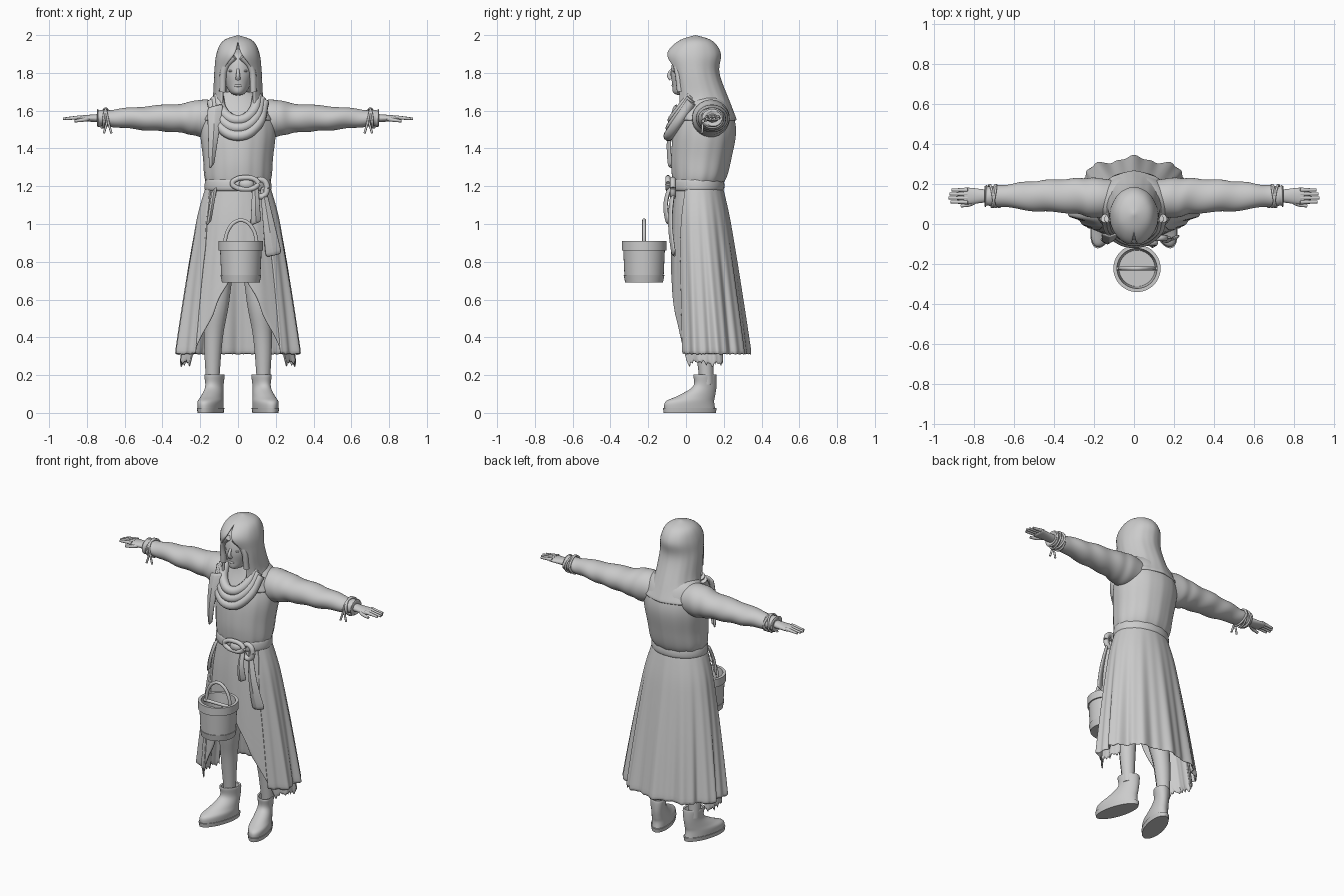
import bpy, bmesh, math, random
from math import sin, cos, pi
from mathutils import Vector

random.seed(4)
if "Cube" in bpy.data.objects:
    bpy.data.objects.remove(bpy.data.objects["Cube"])

clay = bpy.data.materials.new("clay grey")
clay.use_nodes = True
clay.diffuse_color = (.6, .6, .6, 1)
clay.node_tree.nodes["Principled BSDF"].inputs["Base Color"].default_value = clay.diffuse_color


def mix(start, stop, t):
    return start + (stop - start) * t


def finish(name, bm, mirror=False, thickness=0, smooth=True):
    """Turn a bmesh into a smooth, optionally mirrored and thickened object."""
    bmesh.ops.remove_doubles(bm, verts=bm.verts, dist=.0005)
    bmesh.ops.recalc_face_normals(bm, faces=bm.faces)
    mesh = bpy.data.meshes.new(name)
    bm.to_mesh(mesh)
    bm.free()
    mesh.materials.append(clay)
    for polygon in mesh.polygons:
        polygon.use_smooth = True
    mesh.set_sharp_from_angle(angle=math.radians(60))
    part = bpy.data.objects.new(name, mesh)
    bpy.context.collection.objects.link(part)
    if mirror:
        part.modifiers.new("mirror", "MIRROR").merge_threshold = .003
    if thickness:
        part.modifiers.new("thickness", "SOLIDIFY").thickness = thickness
    if smooth:
        part.modifiers.new("smooth", "SUBSURF").levels = 1
    return part


def dense(rows, steps):
    """Smooth interpolation between profile rows."""
    result = []
    for i in range(len(rows) - 1):
        before, start, stop, after = rows[max(i - 1, 0)], rows[i], rows[i + 1], rows[min(i + 2, len(rows) - 1)]
        for k in range(steps):
            t = k / steps
            result.append([b + t / 2 * (c - a + t * (2 * a - 5 * b + 4 * c - d + t * (3 * (b - c) + d - a)))
                           for a, b, c, d in zip(before, start, stop, after)])
    return result + [rows[-1]]


def wrap(name, rows, center=(0, 0), end=360, columns=24, steps=4, fold=None, ragged=0, sideways=False, **options):
    """Loft rows (height, half width, half depth, shift back, front gap angle) around an axis."""
    full = []
    for height, width, *rest in rows:
        depth, shift, gap = rest + [width, 0, 0][len(rest):]
        full.append((height, width, depth, shift, gap))
    full = dense(full, steps)
    bm = bmesh.new()
    grid = []
    for i, (height, width, depth, shift, gap) in enumerate(full):
        t = i / (len(full) - 1)
        line = []
        for j in range(columns + 1):
            angle = math.radians(mix(max(gap, 0), end, j / columns))
            scale = fold(angle, t) if fold else 1
            x = center[0] + width * scale * sin(angle)
            y = center[1] + shift - depth * scale * cos(angle)
            z = height
            if t == 1:
                z += random.uniform(-ragged, ragged)
            elif j == 0 and gap > 2:
                x += random.uniform(-ragged, ragged) / 2
            line.append(bm.verts.new((z, y, x) if sideways else (x, y, z)))
        grid.append(line)
    for upper, lower in zip(grid, grid[1:]):
        for j in range(columns):
            bm.faces.new((upper[j], upper[j + 1], lower[j + 1], lower[j]))
    return finish(name, bm, **options)


def ball(name, place, size, mirror=False):
    bm = bmesh.new()
    bmesh.ops.create_uvsphere(bm, u_segments=24, v_segments=16, radius=1)
    for vert in bm.verts:
        vert.co = vert.co * Vector(size) + Vector(place)
    finish(name, bm, mirror, smooth=False)


def cord(name, points, radius, taper=(1, 1), mirror=False, closed=False):
    """Round tube along a smooth path, its thickness running from one taper value to the other."""
    curve = bpy.data.curves.new(name, "CURVE")
    curve.dimensions = "3D"
    curve.bevel_depth, curve.bevel_resolution, curve.resolution_u = radius, 3, 6
    curve.use_fill_caps = True
    spline = curve.splines.new("BEZIER")
    spline.bezier_points.add(len(points) - 1)
    spline.use_cyclic_u = closed
    for i, (knot, point) in enumerate(zip(spline.bezier_points, points)):
        knot.co = point
        knot.handle_left_type = knot.handle_right_type = "AUTO"
        knot.radius = mix(*taper, i / (len(points) - 1))
    helper = bpy.data.objects.new(name, curve)
    bpy.context.collection.objects.link(helper)
    bpy.context.view_layer.update()
    mesh = bpy.data.meshes.new_from_object(helper.evaluated_get(bpy.context.evaluated_depsgraph_get()))
    bpy.data.objects.remove(helper)
    bm = bmesh.new()
    bm.from_mesh(mesh)
    bpy.data.meshes.remove(mesh)
    finish(name, bm, mirror, smooth=False)


def arc(place, width, height, bulge=0, turn=pi, count=9):
    """Points along an upright arch, or a hanging one if the height is negative."""
    angles = [turn * k / (count - 1) for k in range(count)]
    return [Vector(place) + Vector((width * cos(a), bulge * sin(a), height * sin(a))) for a in angles]


def ribbon(name, top, bottom, start_width, end_width, count=8):
    """Hanging strip of cloth with a soft crease and a slight swing forward."""
    bm = bmesh.new()
    lines = []
    for k in range(count + 1):
        t = k / count
        middle = Vector(top).lerp(Vector(bottom), t) - Vector((0, .02 * sin(pi * t), 0))
        width = mix(start_width, end_width, t)
        lines.append([bm.verts.new(middle + Vector((width * side / 4, -.01 * cos(2 * side), .005 * side)))
                      for side in range(-2, 3)])
    for upper, lower in zip(lines, lines[1:]):
        for j in range(4):
            bm.faces.new((upper[j], upper[j + 1], lower[j + 1], lower[j]))
    finish(name, bm, thickness=.014)


def ripple(count, depth):
    """Pleats that deepen downward."""
    return lambda angle, t: 1 + depth * t * (cos(count * (angle - pi)) + cos((2 * count + 3) * (angle - pi)) / 2)


# Head, face and neck
wrap("head", [(1.93, 0), (1.89, .065, .08), (1.81, .084, .1), (1.74, .068, .094), (1.69, .036, .06, -.025),
              (1.68, 0, 0, -.025)], center=(0, .02))
cord("nose", [(0, -.07, 1.825), (0, -.09, 1.785), (0, -.078, 1.768)], .014, (.5, 1))
ball("eye", (.033, -.06, 1.81), (.017, .012, .007), mirror=True)
ball("lips", (0, -.068, 1.733), (.02, .008, .008))
cord("neck", [(0, .06, 1.75), (0, .07, 1.55)], .06)
cord("hair", [(.02, -.07, 1.885), (.068, -.048, 1.83), (.082, -.03, 1.7)], .018, mirror=True)

# Hood and draped scarf
wrap("hood", [(2, 0, 0, .05), (1.97, .08, .09, .05), (1.9, .115, .145, .04, 10), (1.8, .126, .13, .045, 42),
              (1.65, .137, .15, .08, 38), (1.55, .195, .168, .1, 35)],
     end=180, columns=28, mirror=True, thickness=.014, fold=ripple(9, .012))
for k in range(3):
    cord(f"scarf_fold_{k + 1}", arc((0, .03, 1.68 - k / 60), .105 + k / 60, -.13 - k / 40, -.1 - k / 90, count=5),
         .028)
ribbon("scarf_tail", (-.12, -.06, 1.63), (-.14, -.09, 1.3), .09, .03)

# Blouse
wrap("blouse_body", [(1.7, .08, .08, .09), (1.63, .17, .12, .11), (1.5, .2, .165, .1),
                     (1.35, .185, .16, .08), (1.25, .178, .145, .07), (1.2, .16, .125, .06)],
     end=180, columns=28, mirror=True, fold=ripple(13, .018))
arm = (1.56, .14)
wrap("sleeve", [(.04, .07, .07), (.18, .1, .1, -.01), (.3, .078, .088), (.5, .063, .075),
                (.7, .043, .05), (.745, .046, .052), (.74, .02)],
     center=arm, columns=28, steps=9, sideways=True, mirror=True,
     fold=lambda angle, t: 1 + .09 * t * sin(50 * t + 2 * sin(angle + 5 * t)))

# Hands and wrist cords
wrap("palm", [(.72, .024, .03), (.82, .016, .042), (.85, .012, .04), (.855, 0)],
     center=arm, columns=16, sideways=True, mirror=True)
for k in range(4):
    y = .11 + k / 50
    cord(f"finger_{k + 1}", [(.83, y, 1.565), (.93 - abs(k - 1.3) / 90, y, 1.557)],
         .0115, (1, .6), mirror=True)
cord("thumb", [(.78, .125, 1.56), (.815, .1, 1.552), (.865, .09, 1.545)], .013, (1, .6), mirror=True)
for k in range(3):
    turns = [pi * step / 4 for step in range(8)]
    cord(f"wrist_cord_{k + 1}", [(.69 + (k + sin(a + 2 * k)) / 90, arm[1] - .055 * cos(a), arm[0] + .05 * sin(a))
                                 for a in turns], .006, mirror=True, closed=True)
for side in (-1, 1):
    cord(f"cord_end_{side + 2}", [(.69, .09, 1.55), (.69 + side / 50, .085, 1.48)], .006, mirror=True)


# Skirt in two layers
def skirt_rows(hem, gap, scale):
    for k in range(7):
        t = k / 6
        flare = t ** .7
        yield (mix(1.21, hem, t), scale * mix(.167, .327, flare), scale * mix(.13, .215, flare),
               mix(.062, .118, t), gap(t))


wrap("overskirt", list(skirt_rows(.31, lambda t: mix(60, 47, min(1, 4 * t)), 1)),
     end=180, columns=72, steps=3, mirror=True, thickness=.012, fold=ripple(10, .05), ragged=.004)
wrap("underskirt", list(skirt_rows(.26, lambda t: max(0, mix(-44, 58, t)), .94)),
     end=115, columns=36, steps=3, mirror=True, thickness=.01, fold=ripple(14, .02), ragged=.025)

# Belt, knot and hanging ends
wrap("belt", [(1.24, .16, .12), (1.235, .174, .138), (1.18, .178, .14), (1.175, .16, .12)],
     center=(0, .063), end=180, steps=2, mirror=True)
ball("belt_knot", (.045, -.085, 1.21), (.04, .025, .03))
cord("knot_loop", arc((.04, -.095, 1.215), .07, .03, turn=2 * pi), .014)
cord("bow_loop", arc((.12, -.07, 1.19), .035, .045, turn=2 * pi), .016)
ribbon("short_belt_end", (.09, -.09, 1.2), (.095, -.1, 1), .035, .06)
ribbon("long_belt_end", (.13, -.07, 1.2), (.19, -.07, .83), .03, .09)
ribbon("side_belt_end", (-.125, -.05, 1.19), (-.155, -.085, 1), .03, .03)

# Legs and boots
cord("leg", [(.09, .09, .9), (.11, .075, .6), (.13, .095, .4), (.135, .11, .15)], .06, (1.4, .6), mirror=True)
foot = (.145, .02)
boot = wrap("boot", [(.2, .04, .05, .08), (.2, .052, .062, .08), (.14, .046, .062, .08), (.09, .054, .1, .035),
                     (.06, .062, .13), (.02, .06, .136)], center=foot, columns=28, mirror=True)
sole = wrap("boot_sole", [(.025, .04, .1), (.025, .064, .142), (0, .06, .138), (0, 0)],
            center=foot, columns=28, steps=1, mirror=True, smooth=False)
for part in (boot, sole):
    for vert in part.data.vertices:
        # turn the toe outward
        vert.co.x -= (vert.co.y - foot[1]) / 4

# Bucket with bands and handle
bucket = (.015, -.222)
wrap("bucket", [(.7, 0), (.69, .1), (.73, .108), (.73, .104), (.86, .11), (.86, .118), (.91, .118), (.91, .1),
                (.72, .09), (.72, 0)], center=bucket, columns=40, steps=1, smooth=False)
cord("bucket_handle", arc((*bucket, .885), .085, .135), .01)
cord("bucket_crossbar", arc((*bucket, .885), .105, 0), .01)
